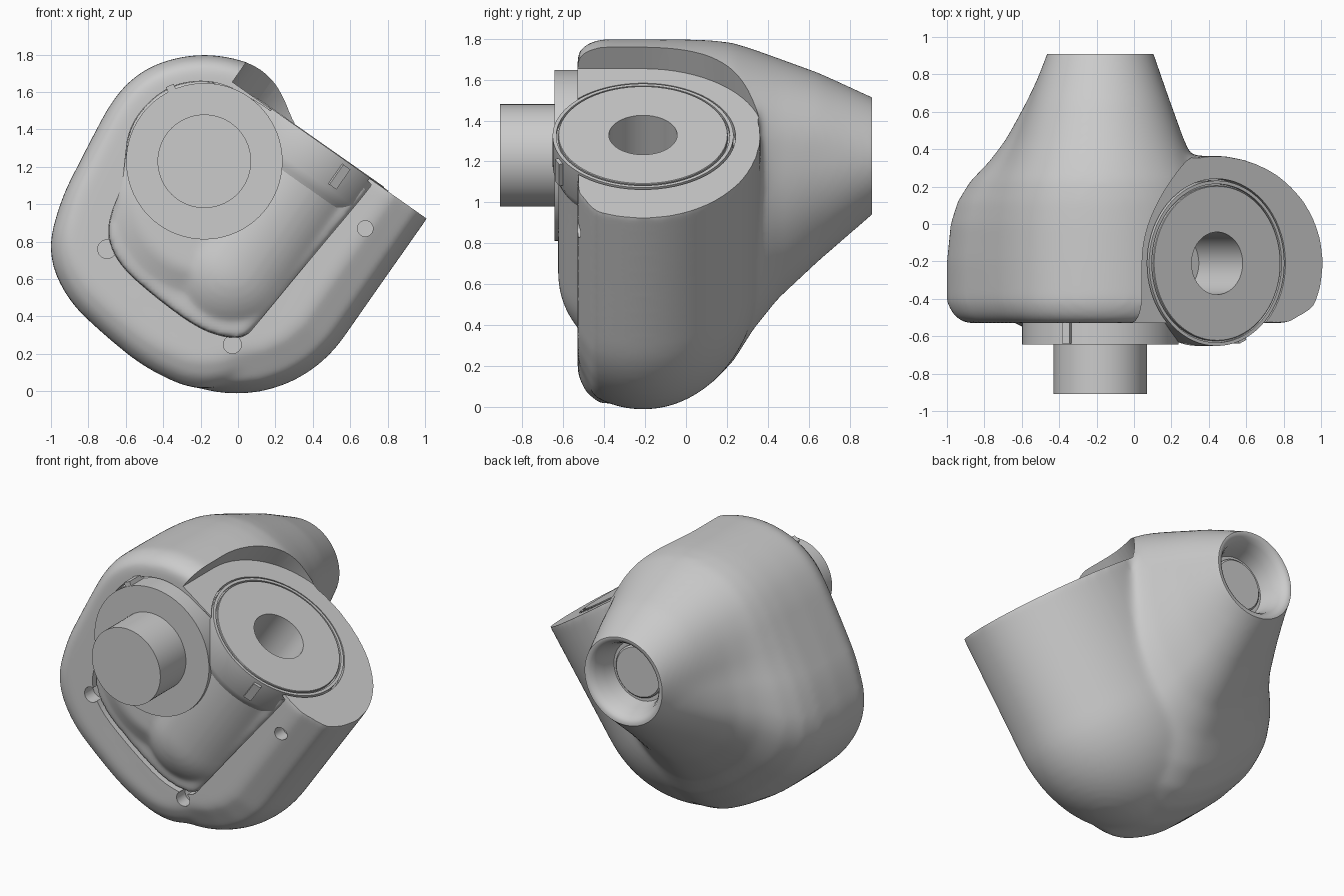
import bpy, bmesh, math
from mathutils import Matrix, Vector

if "Cube" in bpy.data.objects:
    bpy.data.objects.remove(bpy.data.objects["Cube"])

pi = math.pi
TILT = Matrix.Translation((0.44, -0.21, 1.323)) @ Matrix.Rotation(math.radians(35.1), 4, 'Y')
CX, CZ = -0.18, 1.23                                   # axis of the flange and the cone
YAXIS = Matrix.Translation((CX, 0, CZ)) @ Matrix.Rotation(-pi / 2, 4, 'X')


def chaikin(pts, passes=2):
    for _ in range(passes):
        out = []
        for i, p in enumerate(pts):
            q = pts[(i + 1) % len(pts)]
            out.append(tuple(a * .75 + b * .25 for a, b in zip(p, q)))
            out.append(tuple(a * .25 + b * .75 for a, b in zip(p, q)))
        pts = out
    return pts


def loft(bm, rings):
    """Closed skin through rings with equal point counts, capped at both ends."""
    vs = [[bm.verts.new(p) for p in r] for r in rings]
    n = len(vs[0])
    faces = [bm.faces.new((a[i], a[(i + 1) % n], b[(i + 1) % n], b[i]))
             for a, b in zip(vs, vs[1:]) for i in range(n)]
    faces += [bm.faces.new(vs[0][::-1]), bm.faces.new(vs[-1])]
    bmesh.ops.recalc_face_normals(bm, faces=faces)


def lathe(bm, prof, mat, seg=72, sy=1.0):
    """Turned solid about local z; prof is (radius, height), capped at both ends."""
    loft(bm, [[mat @ Vector((r * math.cos(2 * pi * i / seg), sy * r * math.sin(2 * pi * i / seg), h))
               for i in range(seg)] for r, h in prof])


def prism_y(bm, pts, y0, y1):
    loft(bm, [[(x, y, z) for x, z in pts] for y in (y0, y1)])


def box(bm, size, mat):
    bmesh.ops.create_cube(bm, size=1, matrix=mat @ Matrix.Diagonal((*size, 1)))


def slice_off(bm, co, no):
    bmesh.ops.bisect_plane(bm, geom=bm.verts[:] + bm.edges[:] + bm.faces[:], dist=1e-5,
                           plane_co=co, plane_no=no, clear_outer=True)
    bmesh.ops.holes_fill(bm, edges=[e for e in bm.edges if e.is_boundary], sides=0)


def make(name, bm):
    me = bpy.data.meshes.new(name)
    bm.to_mesh(me)
    bm.free()
    ob = bpy.data.objects.new(name, me)
    bpy.context.collection.objects.link(ob)
    return ob


def cutter(fn, *args, **kw):
    bm = bmesh.new()
    fn(bm, *args, **kw)
    ob = make("cutter", bm)
    ob.hide_render = True
    cutters.append(ob)
    return ob


def finish(ob, voxel=None, smooth=0, cuts=()):
    if voxel:
        m = ob.modifiers.new("fuse", 'REMESH')
        m.mode, m.voxel_size = 'VOXEL', voxel
        m = ob.modifiers.new("relax", 'SMOOTH')
        m.factor, m.iterations = 0.5, smooth
    for c in cuts:
        m = ob.modifiers.new("cut", 'BOOLEAN')
        m.operation, m.object, m.solver = 'DIFFERENCE', c, 'MANIFOLD'
    dg = bpy.context.evaluated_depsgraph_get()
    me = bpy.data.meshes.new_from_object(ob.evaluated_get(dg))
    ob.modifiers.clear()
    ob.data = me
    bpy.ops.object.select_all(action='DESELECT')
    ob.select_set(True)
    bpy.context.view_layer.objects.active = ob
    bpy.ops.object.shade_smooth_by_angle(angle=math.radians(32))


cutters = []

# Opening in the front of the housing
opening = chaikin([(.70, 1.08), (.38, .70), (.10, .36), (.04, .29), (-.06, .285), (-.22, .34), (-.45, .51),
                   (-.63, .67), (-.70, .82), (-.68, .95), (-.62, 1.09), (-.605, 1.23), (-.585, 1.40),
                   (-.49, 1.54), (-.35, 1.64), (-.18, 1.665), (-.04, 1.63), (.08, 1.56), (.22, 1.47),
                   (.72, 1.12)])

# Housing: cone body lofted along y
radii = [.64, .63, .62, .60, .58, .57, .568, .57, .58, .585, .585, .60, .66, .79, .965, 1.035,
         1.065, 1.15, 1.235, 1.15, .96, .82, .72, .66]
rings = []
for y, w, s in [(-.53, 1, .88), (-.49, 1, .955), (-.42, 1, 1), (-.2, 1, 1), (0, .965, 1), (.12, .90, 1),
                (.23, .78, 1), (.33, .61, 1), (.45, .45, 1), (.65, .25, 1), (.95, -.03, 1)]:
    ring = []
    for i, R in enumerate(radii):
        a = i * pi / 12
        e = w + .92 * w * (1 - w) * max(0, math.sin(a))     # the top narrows later than the sides
        r = (.285 + e * (R * 1.007 - .285)) * s
        ring.append((CX + r * math.cos(a), y, CZ + r * math.sin(a)))
    rings.append(chaikin(ring))
bm = bmesh.new()
loft(bm, rings)

# Housing: tilted oval tube with rounded foot, flattened and chamfered at the front
tube = bmesh.new()
prof = [(.001, .03), (.697, .03), (.697, -.4)] + [
    (.697 * math.cos(t * pi / 32) + .001, -.78 - .697 * math.sin(t * pi / 32)) for t in range(17)]
lathe(tube, prof, TILT, sy=.825)
slice_off(tube, (0, -.53, 0), (0, -1, 0))
for k in range(8):
    a = -k * pi / 12
    co = TILT @ Vector((.47 * math.cos(a), -.32, -.78 + .47 * math.sin(a)))
    no = TILT.to_3x3() @ Vector((.447 * math.cos(a), -.894, .447 * math.sin(a)))
    slice_off(tube, co, no)
bmesh.ops.recalc_face_normals(tube, faces=tube.faces[:])
tmp = bpy.data.meshes.new("tmp")
tube.to_mesh(tmp)
tube.free()
bm.from_mesh(tmp)
bpy.data.meshes.remove(tmp)
housing = make("housing", bm)

# Cutters: clearance above the tilted face, its pocket and bore, front opening, cone socket
arc = [(.575 * math.cos(math.radians(a)), .59 * math.sin(math.radians(a))) for a in range(85, 181, 5)]
clear = arc + [(-.575, -.7), (1, -.7), (1, .8), (.06, .8)]
clear_cut = cutter(loft, [[TILT @ Vector((u, v, h)) for u, v in clear] for h in (0, .9)])
pocket_cut = cutter(lathe, [(.452, -.05), (.452, .2)], TILT)
bore_cut = cutter(lathe, [(.168, -.42), (.168, .2)], TILT)
front_cut = cutter(prism_y, opening, -.9, -.36)
socket_cut = cutter(lathe, [(.001, 1.1), (.45, 1.1), (.45, .91), (.272, .91), (.252, .90), (.232, .87),
                            (.21, .81), (.195, .73), (.001, .73)], YAXIS)
notches = [cutter(lathe, [(r, -.8), (r, -.44)],
                  Matrix.Translation((x, 0, z)) @ Matrix.Rotation(-pi / 2, 4, 'X'), seg=32)
           for x, z, r in [(.68, .87, .042), (-.70, .76, .05), (-.03, .25, .048)]]
finish(housing, .02, 16, [clear_cut, pocket_cut, bore_cut, front_cut, socket_cut] + notches)

# Inner cover: floor plate, tilted round tube and mound under the flange
bm = bmesh.new()
prism_y(bm, opening, -.515, -.34)
prof = [(.001, -.06), (.415, -.06), (.415, -.4)] + [
    (.415 * math.cos(t * pi / 24) + .001, -.82 - .415 * math.sin(t * pi / 24)) for t in range(13)]
lathe(bm, prof, TILT)
lathe(bm, [(.48, -.4), (.48, -.52), (.36, -.575), (.001, -.58)],
      Matrix.Translation((-.18, 0, 1.0)) @ Matrix.Rotation(-pi / 2, 4, 'X'))
inner = make("inner_cover", bm)
upper_cut = cutter(box, (3, 3, 1), TILT @ Matrix.Translation((0, 0, .44)))
finish(inner, .018, 14, [upper_cut, bore_cut])

# Tilted joint disc with bore and stepped collar
bm = bmesh.new()
lathe(bm, [(.001, -.40), (.167, -.40), (.167, .008), (.412, .008), (.415, .004), (.415, -.012),
           (.424, -.012), (.424, .004), (.442, .004), (.442, -.17), (.425, -.21), (.405, -.25),
           (.20, -.25), (.18, -.42), (.001, -.42)], TILT)
finish(make("joint_disc", bm))

# Flange and shaft on the front
bm = bmesh.new()
lathe(bm, [(.001, -.40), (.418, -.40), (.418, -.643), (.25, -.643), (.25, -.91), (.001, -.91)], YAXIS)
finish(make("flange_and_shaft", bm))

# Socket seat inside the cone
bm = bmesh.new()
lathe(bm, [(.17, .71), (.17, .745), (.16, .755), (.001, .755)], YAXIS)
finish(make("socket_seat", bm))

# Index keys on the flange and the collar
bm = bmesh.new()
box(bm, (.045, .14, .05), Matrix.Translation((-.355, -.57, 1.612)) @ Matrix.Rotation(-.4, 4, 'Y'))
box(bm, (.03, .05, .13), TILT @ Matrix.Rotation(-1.15, 4, 'Z') @ Matrix.Translation((.445, 0, -.085)))
finish(make("index_keys", bm))

for c in cutters:
    bpy.data.objects.remove(c)
